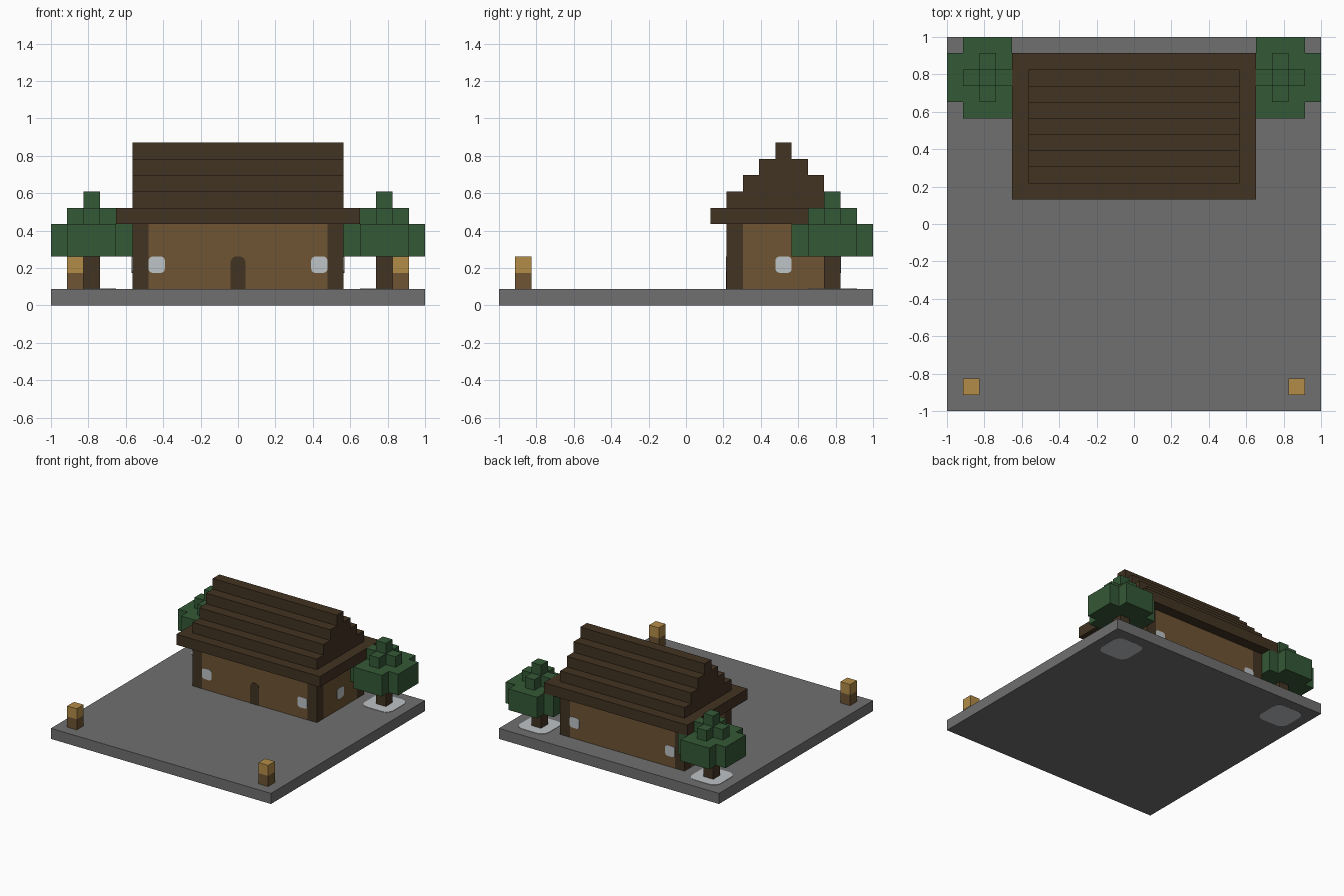
import bpy
import bmesh
from math import pi, cos, sin
from mathutils import Matrix, Vector

cube = bpy.data.objects.get("Cube")
if cube:
    bpy.data.objects.remove(cube)

U = 2 / 23          # edge of one building block
HOUSE_Y = 6         # house centre, in blocks
THIN = 0.003        # thickness of the painted plates


def material(name, r, g, b):
    """Flat colour given as 0-255 sRGB, stored as linear."""
    col = [((c / 255 + 0.055) / 1.055) ** 2.4 for c in (r, g, b)] + [1]
    m = bpy.data.materials.new(name)
    m.use_nodes = True
    m.diffuse_color = col
    m.node_tree.nodes["Principled BSDF"].inputs["Base Color"].default_value = col
    return m


STONE = material("grey stone", 112, 112, 112)
DARK = material("dark timber", 66, 51, 34)
PLANK = material("brown planks", 110, 84, 51)
LEAF = material("green leaves", 52, 88, 54)
GLOW = material("amber lamp", 180, 140, 72)
PALE = material("pale glass and snow", 190, 195, 198)


def prism(name, outline, depth, matrix, mat):
    """Extrude a flat outline along local z and place it."""
    bm = bmesh.new()
    face = bm.faces.new([bm.verts.new((x, y, 0)) for x, y in outline])
    top = bmesh.ops.extrude_face_region(bm, geom=[face])["geom"]
    bmesh.ops.translate(bm, vec=(0, 0, depth),
                        verts=[v for v in top if isinstance(v, bmesh.types.BMVert)])
    bmesh.ops.recalc_face_normals(bm, faces=bm.faces)
    bm.transform(matrix)
    mesh = bpy.data.meshes.new(name)
    bm.to_mesh(mesh)
    bm.free()
    mesh.materials.append(mat)
    obj = bpy.data.objects.new(name, mesh)
    bpy.context.collection.objects.link(obj)
    return obj


def block(name, cx, cy, w, d, z0, z1, mat):
    """Box measured in blocks, centred on cx, cy."""
    corners = [(-w / 2, -d / 2), (w / 2, -d / 2), (w / 2, d / 2), (-w / 2, d / 2)]
    return prism(name, corners, z1 - z0,
                 Matrix.Scale(U, 4) @ Matrix.Translation((cx, cy, z0)), mat)


def cross(half, arm):
    """Plus-shaped outline: arms reach half, each arm is 2 * arm wide."""
    quarter = [(half, -arm), (half, arm), (arm, arm)]
    return [(x * c - y * s, x * s + y * c)
            for c, s in ((1, 0), (0, 1), (-1, 0), (0, -1)) for x, y in quarter]


def rounded(w, h, r, square_base=False):
    """Rectangle outline with rounded corners, optionally only at the top."""
    pts = []
    for i, (sx, sy) in enumerate(((1, 1), (-1, 1), (-1, -1), (1, -1))):
        if square_base and sy < 0:
            pts.append((sx * w / 2, -h / 2))
            continue
        for k in range(7):
            a = (i + k / 6) * pi / 2
            pts.append((sx * (w / 2 - r) + r * cos(a), sy * (h / 2 - r) + r * sin(a)))
    return pts


def wall_plate(name, outline, x, y, z, turn, mat):
    """Thin upright plate; turn 0 faces the front, pi the back."""
    place = (Matrix.Translation(Vector((x, y, z)) * U) @ Matrix.Rotation(turn, 4, "Z")
             @ Matrix.Rotation(pi / 2, 4, "X") @ Matrix.Diagonal((U, U, 1, 1)))
    return prism(name, outline, THIN, place, mat)


# Ground slab
block("ground_slab", 0, 0, 23, 23, 0, 1, STONE)

# House walls between the corner posts
block("long_walls", 0, HOUSE_Y, 11, 7, 1, 5, PLANK)
block("end_walls", 0, HOUSE_Y, 13, 5, 1, 5, PLANK)
for sx in (-1, 1):
    for sy in (-1, 1):
        block("corner_post", 6 * sx, HOUSE_Y + 3 * sy, 1, 1, 1, 5, DARK)

# Stepped roof
block("roof_eaves", 0, HOUSE_Y, 15, 9, 5, 6, DARK)
for i, depth in enumerate((7, 5, 3, 1)):
    block("roof_step", 0, HOUSE_Y, 13, depth, 6 + i, 7 + i, DARK)

# Door and windows
pane = rounded(1, 1, 0.25)
wall_plate("door", rounded(0.9, 2, 0.35, True), 0, HOUSE_Y - 3.5, 2, 0, DARK)
for side in (-1, 1):
    wall_plate("front_window", pane, 5 * side, HOUSE_Y - 3.5, 2.5, 0, PALE)
    wall_plate("back_window", pane, 5 * side, HOUSE_Y + 3.5, 2.5, pi, PALE)
    wall_plate("end_window", pane, 6.5 * side, HOUSE_Y, 2.5, side * pi / 2, PALE)

for side, label in ((-1, "right"), (1, "left")):
    # Tree: trunk, broad crown, small crown, tip
    tx, ty = 9 * side, 9
    block(label + "_trunk", tx, ty, 1, 1, 1, 3, DARK)
    for part, outline, z, h in (("crown", cross(2.5, 1.5), 3, 2),
                                ("upper_crown", cross(1.5, 0.5), 5, 1)):
        prism(f"{label}_{part}", outline, h,
              Matrix.Scale(U, 4) @ Matrix.Translation((tx, ty, z)), LEAF)
    block(label + "_treetop", tx, ty, 1, 1, 6, 7, LEAF)

    # Snow patch around the trunk, showing above and below the slab
    for part, z in (("snow_patch", U), ("snow_patch_underside", -THIN / 3)):
        prism(f"{label}_{part}", rounded(3, 3, 0.75), THIN,
              Matrix.Translation((tx * U, ty * U, z)) @ Matrix.Diagonal((U, U, 1, 1)), PALE)

    # Lamp post at the front corner
    block(label + "_lamp_post", 10 * side, -10, 1, 1, 1, 2, PLANK)
    block(label + "_lamp", 10 * side, -10, 1, 1, 2, 3, GLOW)
